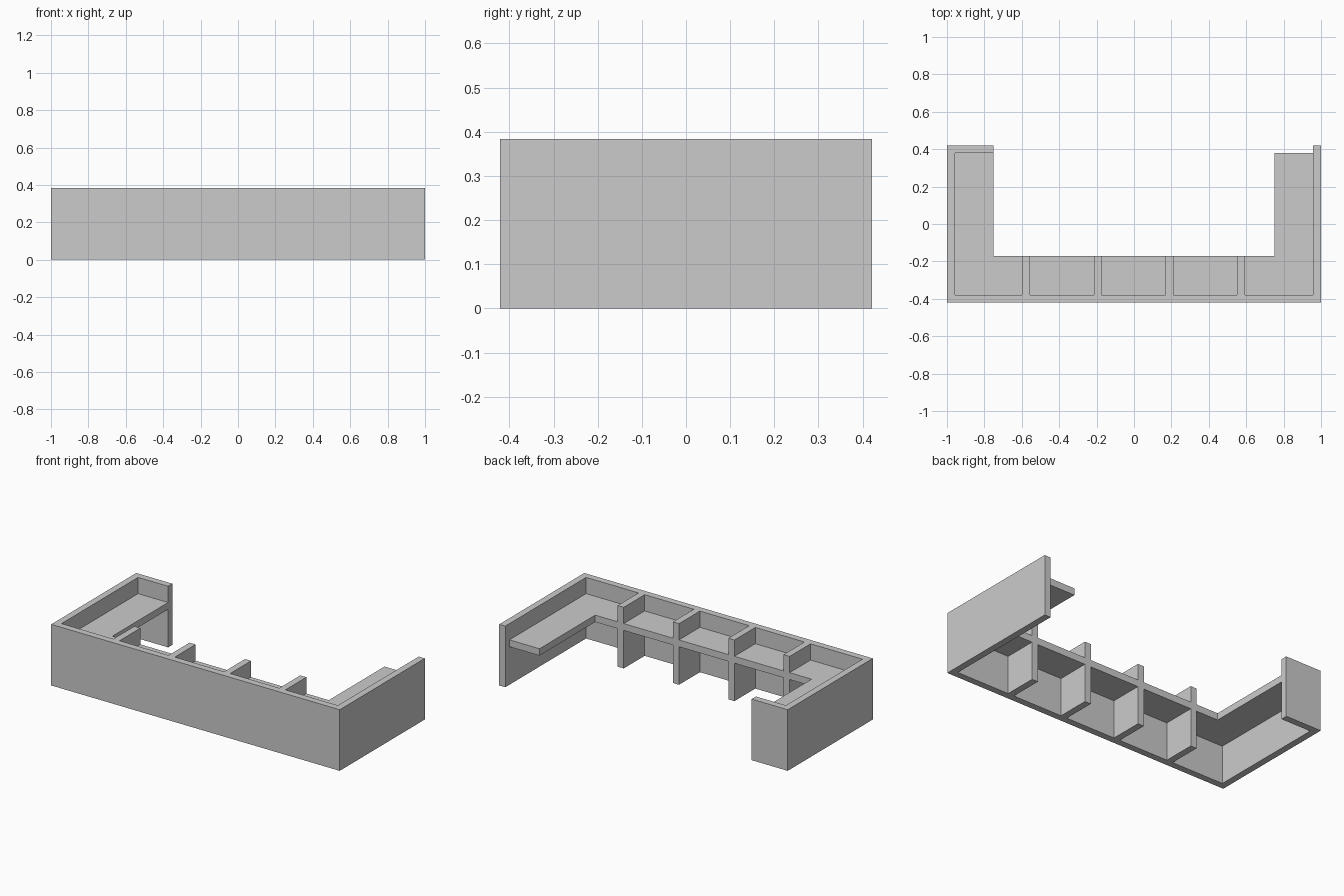
import bpy

if "Cube" in bpy.data.objects:
    bpy.data.objects.remove(bpy.data.objects["Cube"])

H = 0.383          # wall height
T = 0.042          # panel thickness
Y0, Y1 = -0.421, 0.421
YS = -0.172        # inner edge of the front row
Z0, Z1 = 0.238, 0.281  # worktop underside and top


def box(name, x0, x1, y0, y1, z0, z1):
    bpy.ops.mesh.primitive_cube_add(
        size=1, location=((x0 + x1) / 2, (y0 + y1) / 2, (z0 + z1) / 2))
    ob = bpy.context.object
    ob.name = name
    ob.scale = (x1 - x0, y1 - y0, z1 - z0)
    bpy.ops.object.transform_apply(location=False, rotation=False, scale=True)
    return ob


# Front row: five panels with worktops, split by full-height dividers
dividers = [-0.577, -0.194, 0.190, 0.573]
seams = [-1.0] + dividers + [1 - T]
for i in range(5):
    a, b = seams[i], seams[i + 1]
    box(f"front_panel_{i + 1}", a, b, Y0, Y0 + T, 0, H)
    left = a + (T if i == 0 else T / 2)
    right = b - (0 if i == 4 else T / 2)
    box(f"front_worktop_{i + 1}", left, right, Y0 + T, YS, Z0, Z1)
for i, x in enumerate(dividers):
    box(f"divider_{i + 1}", x - T / 2, x + T / 2, Y0 + T, YS, 0, H)

# Left wing: side wall in two pieces, end return panel and worktop
box("left_wall_front", -1, -1 + T, Y0 + T, YS, 0, H)
box("left_wall_back", -1, -1 + T, YS, Y1 - T, 0, H)
box("left_end_panel", -1, -0.75, Y1 - T, Y1, 0, H)
box("left_worktop", -1 + T, -0.75, YS, Y1 - T, Z0, Z1)

# Right wing: one long wall and an open-ended worktop
box("right_wall", 1 - T, 1, Y0, Y1, 0, H)
box("right_worktop", 0.75, 1 - T, YS, Y1 - T, Z0, Z1)
